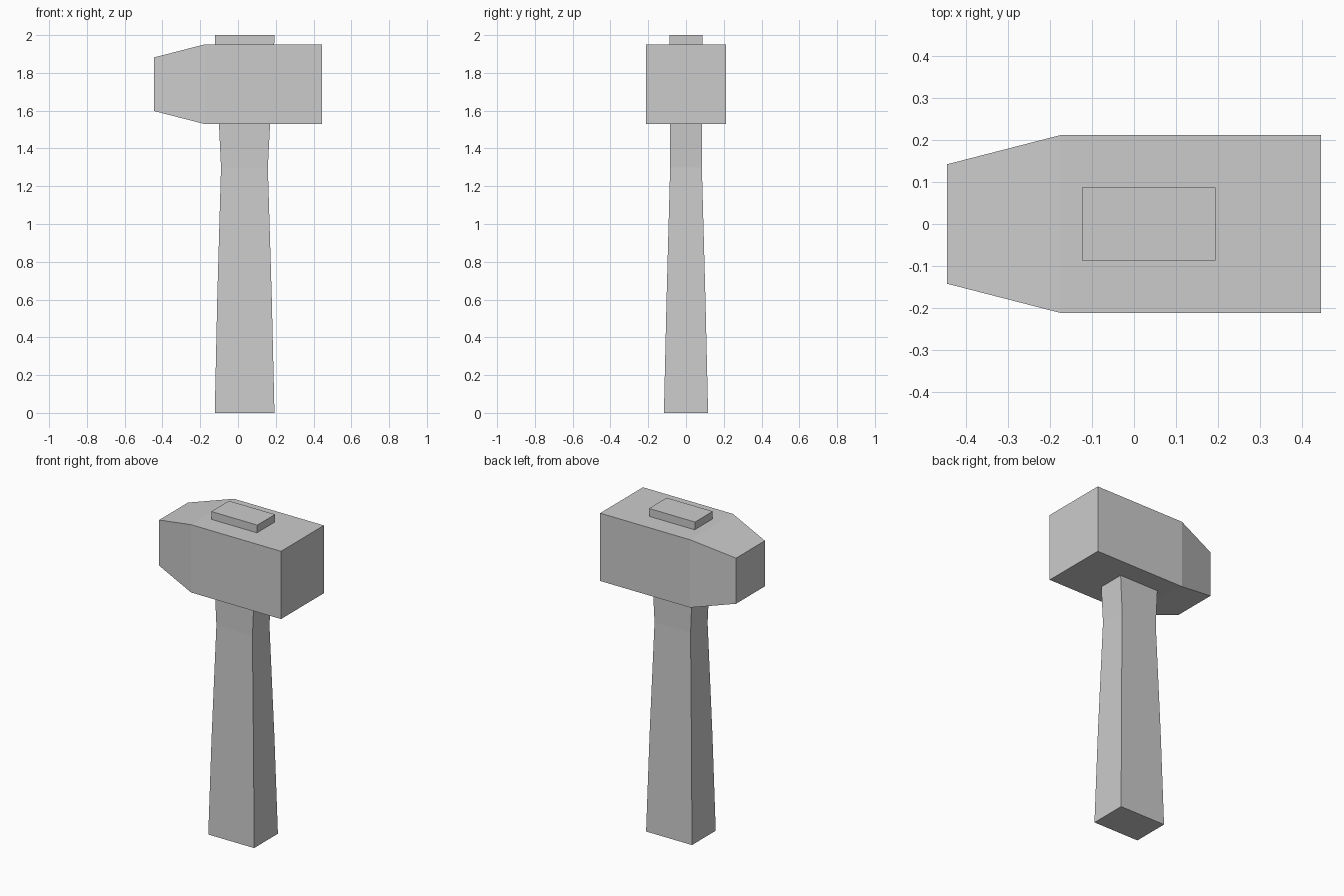
import bpy, bmesh
from mathutils import Vector

if "Cube" in bpy.data.objects:
    bpy.data.objects.remove(bpy.data.objects["Cube"])


def loft(name, rings):
    """Bridge four-cornered rings in order and cap both ends."""
    bm = bmesh.new()
    loops = [[bm.verts.new(p) for p in ring] for ring in rings]
    for a, b in zip(loops, loops[1:]):
        for i in range(4):
            j = (i + 1) % 4
            bm.faces.new((a[i], a[j], b[j], b[i]))
    bm.faces.new(loops[0])
    bm.faces.new(loops[-1])
    bmesh.ops.recalc_face_normals(bm, faces=bm.faces)
    mesh = bpy.data.meshes.new(name)
    bm.to_mesh(mesh)
    bm.free()
    obj = bpy.data.objects.new(name, mesh)
    bpy.context.collection.objects.link(obj)
    return obj


CORNERS = ((-1, -1), (1, -1), (1, 1), (-1, 1))


def level_ring(z, x0, x1, half_y):
    cx, hx = (x0 + x1) / 2, (x1 - x0) / 2
    return [Vector((cx + sx * hx, sy * half_y, z)) for sx, sy in CORNERS]


def upright_ring(x, half):
    return [Vector((x, sy * half, 1.74 + sz * half)) for sy, sz in CORNERS]


# Handle: waisted shaft passing through the head
loft("handle", [
    level_ring(0.0, -0.123, 0.193, 0.117),
    level_ring(0.6, -0.110, 0.179, 0.103),
    level_ring(1.3, -0.090, 0.158, 0.084),
    level_ring(2.0, -0.123, 0.194, 0.087),
])

# Head: square block tapering on one side
loft("head", [
    upright_ring(-0.444, 0.142),
    upright_ring(-0.176, 0.211),
    upright_ring(0.444, 0.211),
])
